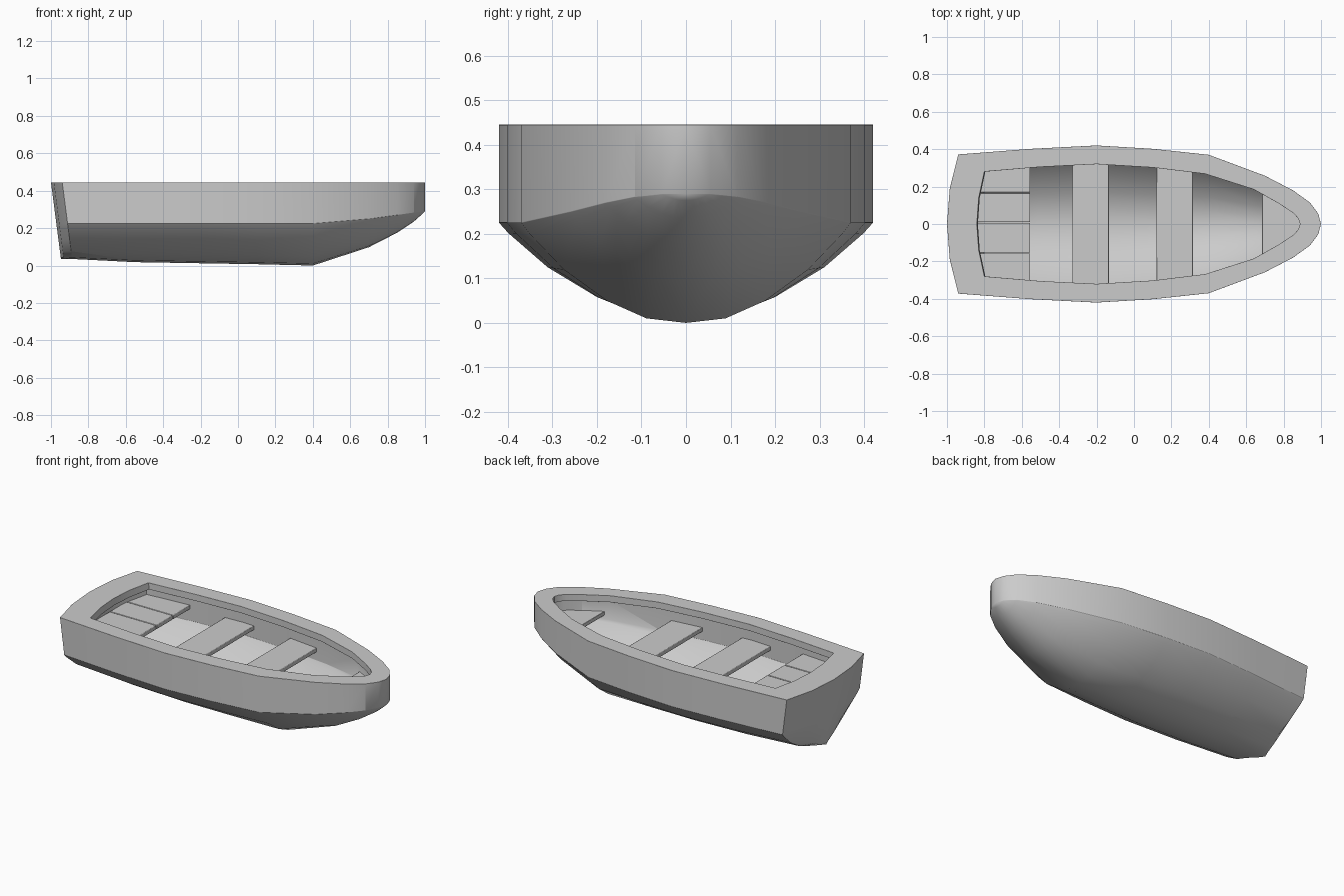
import bpy, bmesh

if "Cube" in bpy.data.objects:
    bpy.data.objects.remove(bpy.data.objects["Cube"])

# Half plan of the hull: stern centre -> stern corner -> bow tip
OUTER = [(-1, 0), (-.985, .19), (-.94, .372), (-.55, .402), (-.2, .42), (.1, .402),
         (.4, .37), (.7, .258), (.85, .18), (.94, .115), (.985, .055), (1, 0)]
INNER = [(-.84, 0), (-.83, .14), (-.8, .28), (-.5, .305), (-.2, .32), (.1, .302),
         (.38, .268), (.64, .185), (.77, .112), (.85, .06), (.878, .03), (.888, 0)]
KEEL = [.035, .035, .035, .018, .012, .007, 0, .098, .175, .235, .275, .29]
CHINE = [.225] * 7 + [.25, .27, .283, .29, .29]
SECTION = [(1, 1), (.95, .89), (.74, .53), (.48, .22), (.24, .045), (0, 0)]
TOP = .445
WALL = [(a + (p - a) * .3, b + (q - b) * .3) for (a, b), (p, q) in zip(INNER, OUTER)]


def rake(i, z):
    return .13 * (TOP - z) if i < 3 else 0


def level(plan, z):
    return [(x + rake(i, z), y, z) for i, (x, y) in enumerate(plan)]


def below_chine(plan, f, g, lift_keel, lift_chine):
    ring = []
    for i, (x, y) in enumerate(plan):
        k, c = KEEL[i] + lift_keel, CHINE[i] + lift_chine
        z = k + (c - k) * g
        ring.append((x + rake(i, z), y * f, z))
    return ring


def finish(obj, width, segments, angle=.6):
    b = obj.modifiers.new("soft_edges", 'BEVEL')
    b.width, b.segments = width, segments
    b.limit_method, b.angle_limit = 'ANGLE', angle
    bpy.ops.object.select_all(action='DESELECT')
    obj.select_set(True)
    bpy.context.view_layer.objects.active = obj
    bpy.ops.object.shade_smooth_by_angle(angle=.6)


def make_object(name, bm):
    bmesh.ops.recalc_face_normals(bm, faces=bm.faces)
    mesh = bpy.data.meshes.new(name)
    bm.to_mesh(mesh)
    bm.free()
    obj = bpy.data.objects.new(name, mesh)
    bpy.context.collection.objects.link(obj)
    return obj


# Hull: rings from outer keel, over the gunwale, down to the inner keel
rings = [below_chine(OUTER, f, g, 0, 0) for f, g in reversed(SECTION)]
rings += [level(OUTER, TOP), level(INNER, TOP), level(INNER, TOP - .04), level(WALL, TOP - .04)]
rings += [below_chine(WALL, f, g, .06, .035) for f, g in SECTION]
bm = bmesh.new()
for side in (1, -1):
    grid = [[bm.verts.new((x, y * side, z)) for x, y, z in r] for r in rings]
    for lo, hi in zip(grid, grid[1:]):
        for i in range(len(lo) - 1):
            bm.faces.new((lo[i], lo[i + 1], hi[i + 1], hi[i]))
bmesh.ops.remove_doubles(bm, verts=bm.verts, dist=.0005)
hull = make_object("hull", bm)
finish(hull, .012, 3)


def board(name, outline, top, thick=.025):
    bm = bmesh.new()
    face = bm.faces.new([bm.verts.new((x, y, top - thick)) for x, y in outline])
    new = bmesh.ops.extrude_face_region(bm, geom=[face])["geom"]
    bmesh.ops.translate(bm, vec=(0, 0, thick),
                        verts=[v for v in new if isinstance(v, bmesh.types.BMVert)])
    finish(make_object(name, bm), .003, 2)


def rect(x0, x1, y0, y1):
    return [(x0, y0), (x1, y0), (x1, y1), (x0, y1)]


# Cross seats
board("middle_seat", rect(-.33, -.135, -.37, .37), .335)
board("forward_seat", rect(.12, .315, -.335, .335), .335)
# Bow seat
board("bow_seat", [(.685, -.2), (.85, -.11), (.93, 0), (.85, .11), (.685, .2)], .335)
# Stern bench planks
edges = [-.34, -.155, .008, .167, .34]
for n, (a, b) in enumerate(zip(edges, edges[1:])):
    board(f"stern_plank_{n + 1}", rect(-.87, -.555, a + .002, b - .002), .355)
